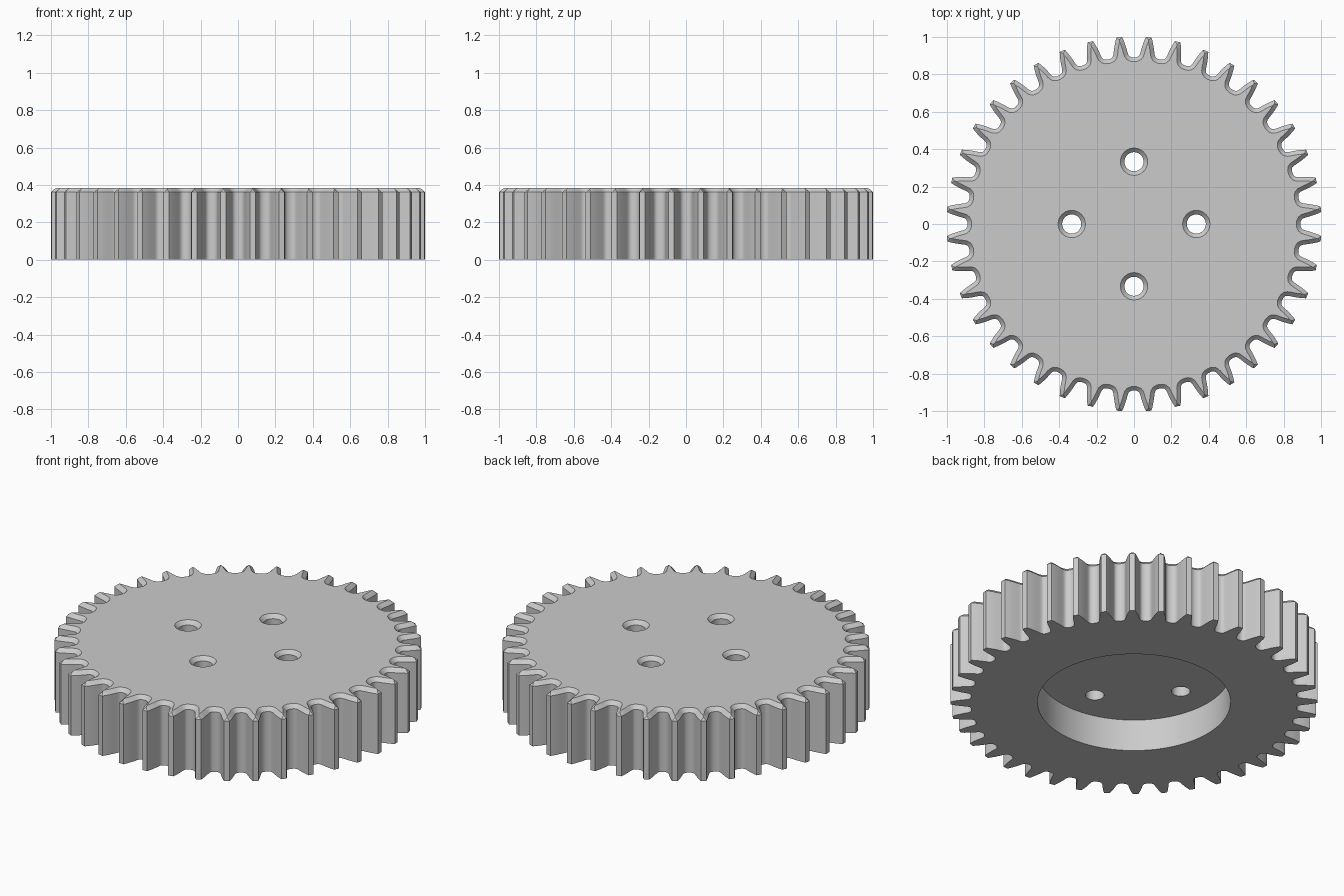
import bpy, bmesh
from math import sin, cos, pi, radians
from mathutils import Vector, Matrix

cube = bpy.data.objects.get("Cube")
if cube:
    bpy.data.objects.remove(cube, do_unlink=True)

TEETH = 40
HEIGHT = 0.383
CHAMFER = 0.022
SHOULDER = HEIGHT - CHAMFER
HALF_PITCH = pi / TEETH
ROOT = 0.89
# Tooth flank from root fillet to tip: (half thickness, radius)
FLANK = [(0.056, 0.89), (0.047, 0.895), (0.041, 0.904), (0.038, 0.915),
         (0.033, 0.94), (0.027, 0.965), (CHAMFER, 0.982), (0.015, 1.002)]

grey = bpy.data.materials.new("light grey")
grey.use_nodes = True
colour = (0.6, 0.6, 0.6, 1)
grey.diffuse_color = colour
grey.node_tree.nodes["Principled BSDF"].inputs["Base Color"].default_value = colour


def make_object(name, bm):
    bmesh.ops.recalc_face_normals(bm, faces=bm.faces)
    mesh = bpy.data.meshes.new(name)
    bm.to_mesh(mesh)
    bm.free()
    mesh.materials.append(grey)
    obj = bpy.data.objects.new(name, mesh)
    bpy.context.collection.objects.link(obj)
    return obj


def turned(name, profile, x=0, y=0, sides=64):
    """Closed turned solid from (radius, z) pairs."""
    bm = bmesh.new()
    rings = [[bm.verts.new((x + r * cos(2 * pi * i / sides),
                            y + r * sin(2 * pi * i / sides), z))
              for i in range(sides)] for r, z in profile]
    for low, high in zip(rings, rings[1:]):
        for i in range(sides):
            j = (i + 1) % sides
            bm.faces.new((low[i], low[j], high[j], high[i]))
    bm.faces.new(rings[0])
    bm.faces.new(rings[-1])
    return make_object(name, bm)


def gear_blank():
    """Toothed disc whose top edge is chamfered, with a ridge along each narrow tip."""
    valley = (ROOT * sin(HALF_PITCH), ROOT * cos(HALF_PITCH))
    tooth = [valley] + FLANK + [(-t, r) for t, r in reversed(FLANK)]
    outline, ridges = [], []
    for k in range(TEETH):
        turn = Matrix.Rotation((2 * k + 1) * HALF_PITCH, 3, 'Z')
        for t, r in tooth:
            outline.append(turn @ Vector((t, r, 0)))
            half = abs(t)
            if half > CHAMFER:
                ridges.append(None)
            else:
                tip = r - (half if r > 1 else 0.006)
                ridges.append(turn @ Vector((0, tip, SHOULDER + half)))

    # Inset the outline where the tooth is wide enough, else use the ridge
    count = len(outline)
    inset = []
    for i, p in enumerate(outline):
        if ridges[i]:
            inset.append(ridges[i])
            continue
        a = (p - outline[i - 1]).normalized()
        b = (outline[(i + 1) % count] - p).normalized()
        along = (a + b).normalized()
        inward = Vector((-along.y, along.x, 0))
        inset.append(p + inward * CHAMFER + Vector((0, 0, HEIGHT)))

    bm = bmesh.new()
    known = {}

    def vert(p):
        key = tuple(round(c, 5) for c in p)
        if key not in known:
            known[key] = bm.verts.new(p)
        return known[key]

    base = [vert(p) for p in outline]
    shoulder = [vert(p + Vector((0, 0, SHOULDER))) for p in outline]
    crest = [vert(p) for p in inset]
    for low, high in ((base, shoulder), (shoulder, crest)):
        for i in range(count):
            j = (i + 1) % count
            corners = list(dict.fromkeys((low[i], low[j], high[j], high[i])))
            if len(corners) > 2:
                bm.faces.new(corners)
    bm.faces.new(base)
    bm.faces.new(list(dict.fromkeys(v for v in crest if v.co.z > HEIGHT - 0.0005)))
    return make_object("gear_wheel", bm)


gear = gear_blank()

# Round recess underneath and four countersunk through holes
cutters = [turned("recess_cutter", [(0.527, -0.1), (0.527, 0.192)], sides=96)]
for k in range(4):
    cutters.append(turned("hole_cutter",
                          [(0.051, 0.1), (0.051, SHOULDER), (0.073, HEIGHT), (0.073, 0.5)],
                          0.333 * cos(k * pi / 2), 0.333 * sin(k * pi / 2), 40))

bpy.ops.object.select_all(action='DESELECT')
gear.select_set(True)
bpy.context.view_layer.objects.active = gear
for cutter in cutters:
    cutter.hide_render = True
    cut = gear.modifiers.new("cut", 'BOOLEAN')
    cut.operation = 'DIFFERENCE'
    cut.solver = 'EXACT'
    cut.object = cutter
    bpy.ops.object.modifier_apply(modifier=cut.name)
    bpy.data.objects.remove(cutter, do_unlink=True)

bpy.ops.object.shade_smooth_by_angle(angle=radians(30))
